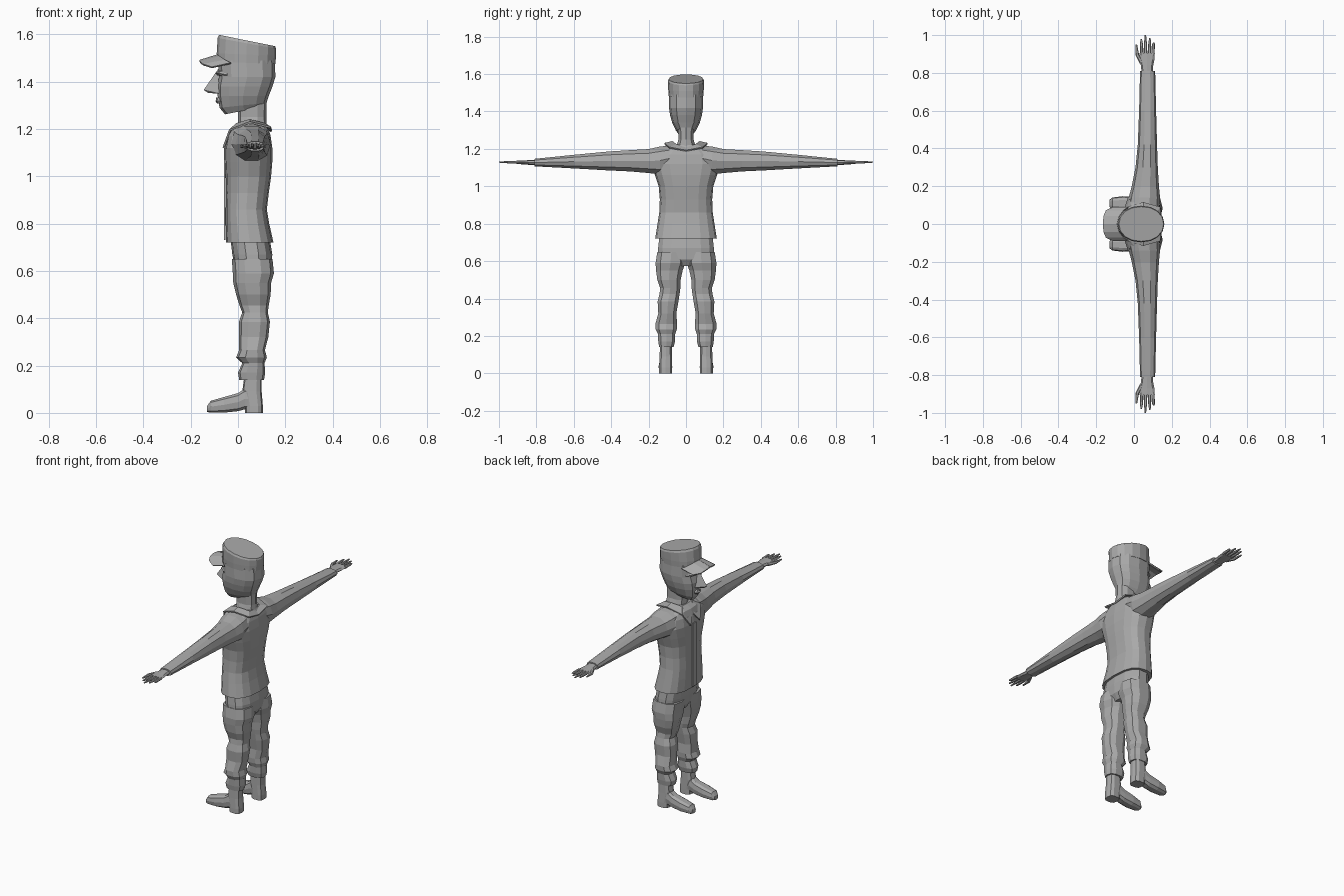
import bpy, bmesh, math

grey = bpy.data.materials.new("grey")
grey.diffuse_color = (0.4, 0.4, 0.4, 1)


def build(name, verts, faces, mirror=False, thick=0.0):
    """Flat-shaded mesh, optionally mirrored across y and thickened."""
    me = bpy.data.meshes.new(name)
    me.from_pydata(verts, [], faces)
    bm = bmesh.new()
    bm.from_mesh(me)
    bmesh.ops.recalc_face_normals(bm, faces=bm.faces)
    bm.to_mesh(me)
    bm.free()
    me.materials.append(grey)
    ob = bpy.data.objects.new(name, me)
    bpy.context.collection.objects.link(ob)
    if thick:
        s = ob.modifiers.new("thickness", 'SOLIDIFY')
        s.thickness = thick
        s.offset = 0
    if mirror:
        m = ob.modifiers.new("mirror", 'MIRROR')
        m.use_axis = (False, True, False)
    return ob


def loft(name, axis, sections, n=12, power=2.4, mirror=False):
    """Closed tube through oval sections (t, a_min, a_max, b_min, b_max).
    t may be a pair, which tilts the section from a_min to a_max."""
    verts, faces = [], []
    for t, a0, a1, b0, b1 in sections:
        t0, t1 = t if isinstance(t, tuple) else (t, t)
        for i in range(n):
            ang = 2 * math.pi * i / n
            c, s = math.cos(ang), math.sin(ang)
            u = math.copysign(abs(c) ** (2 / power), c)
            v = math.copysign(abs(s) ** (2 / power), s)
            a = (a0 + a1) / 2 + u * (a1 - a0) / 2
            b = (b0 + b1) / 2 + v * (b1 - b0) / 2
            h = t0 + (t1 - t0) * (u + 1) / 2
            verts.append({'x': (h, a, b), 'y': (a, h, b), 'z': (a, b, h)}[axis])
    k = len(sections)
    for r in range(k - 1):
        for i in range(n):
            j = (i + 1) % n
            faces.append((r * n + i, r * n + j, (r + 1) * n + j, (r + 1) * n + i))
    faces.append(tuple(range(n)))
    faces.append(tuple(range((k - 1) * n, k * n)))
    return build(name, verts, faces, mirror)


def strip(name, row_a, row_b, mirror=True, thick=0.008):
    """Sheet of quads between two rows of points."""
    n = len(row_a)
    faces = [(i, i + 1, n + i + 1, n + i) for i in range(n - 1)]
    return build(name, row_a + row_b, faces, mirror, thick)


def sym(rows):
    """Expand (t, x0, x1, half_width) to symmetric sections."""
    return [(t, a, b, -w, w) for t, a, b, w in rows]


# Head and neck
loft("head", 'z', sym([
    ((1.262, 1.295), -0.055, 0.11, 0.038),
    ((1.29, 1.31), -0.078, 0.12, 0.055),
    (1.34, -0.086, 0.13, 0.074),
    (1.38, -0.088, 0.146, 0.085),
    (1.42, -0.08, 0.158, 0.091),
    (1.49, -0.085, 0.156, 0.09)]))
loft("neck", 'z', sym([
    (1.16, -0.01, 0.125, 0.065), (1.21, 0.0, 0.122, 0.055),
    (1.25, 0.0, 0.12, 0.042), (1.33, 0.0, 0.122, 0.045)]), n=10)

# Face details
build("nose", [(-0.083, 0, 1.455), (-0.145, 0, 1.365), (-0.08, -0.026, 1.35),
               (-0.08, 0.026, 1.35), (-0.125, 0, 1.352)],
      [(0, 1, 2), (0, 3, 1), (1, 4, 2), (1, 3, 4), (2, 4, 3), (0, 2, 3)])
loft("lips", 'z', sym([
    (1.308, -0.088, -0.05, 0.02), (1.318, -0.096, -0.05, 0.026),
    (1.324, -0.092, -0.05, 0.026), (1.334, -0.094, -0.05, 0.016)]), n=8)
loft("brow", 'y', [(0.014, -0.094, -0.05, 1.425, 1.445),
                   (0.045, -0.084, -0.03, 1.425, 1.447),
                   (0.068, -0.05, 0.0, 1.42, 1.44)], n=6, mirror=True)

# Cap with sloping crown and visor
loft("cap", 'z', sym([
    ((1.485, 1.475), -0.088, 0.158, 0.092),
    ((1.52, 1.51), -0.09, 0.161, 0.095),
    ((1.585, 1.54), -0.086, 0.161, 0.097),
    ((1.598, 1.55), -0.08, 0.157, 0.092)]), n=16, power=2.1)
strip("visor",
      [(-0.086, 0, 1.512), (-0.078, 0.04, 1.505), (-0.055, 0.07, 1.49), (-0.03, 0.088, 1.478)],
      [(-0.163, 0, 1.488), (-0.161, 0.04, 1.483), (-0.148, 0.07, 1.472), (-0.11, 0.088, 1.46)])

# Jacket body
loft("jacket", 'z', sym([
    (0.72, -0.05, 0.15, 0.165), (0.80, -0.052, 0.132, 0.152),
    (0.86, -0.052, 0.122, 0.143), (0.93, -0.05, 0.13, 0.14),
    (1.0, -0.052, 0.14, 0.146), (1.06, -0.055, 0.145, 0.166),
    (1.12, -0.055, 0.145, 0.185), (1.17, -0.045, 0.138, 0.172),
    (1.20, -0.035, 0.13, 0.13), (1.222, -0.005, 0.118, 0.085)]), n=16, power=2.6)
strip("front_placket",
      [(-0.056, 0, z) for z in (0.73, 0.86, 1.0, 1.12)],
      [(-0.056, 0.016, z) for z in (0.73, 0.86, 1.0, 1.12)])
strip("collar",
      [(0.122, 0, 1.205), (0.11, 0.05, 1.222), (0.05, 0.072, 1.238),
       (-0.005, 0.05, 1.222), (-0.045, 0.008, 1.165)],
      [(0.142, 0, 1.19), (0.138, 0.09, 1.207), (0.05, 0.115, 1.228),
       (-0.035, 0.09, 1.195), (-0.062, 0.045, 1.12)])

# Sleeves
loft("sleeve", 'y', [
    (0.08, -0.035, 0.135, 1.08, 1.222), (0.14, -0.028, 0.138, 1.06, 1.216),
    (0.20, -0.012, 0.132, 1.068, 1.202), (0.30, 0.008, 0.126, 1.077, 1.196),
    (0.42, 0.02, 0.122, 1.083, 1.188), (0.60, 0.027, 0.117, 1.094, 1.17),
    (0.81, 0.032, 0.112, 1.106, 1.148)], n=10, power=2.2, mirror=True)

# Hands with four fingers and a thumb
loft("hand", 'y', [
    (0.79, 0.042, 0.10, 1.112, 1.143), (0.84, 0.036, 0.102, 1.115, 1.14),
    (0.87, 0.028, 0.108, 1.117, 1.138), (0.905, 0.03, 0.11, 1.12, 1.137)],
    n=8, mirror=True)
for label, x, tip_x, tip_y in (("index", 0.042, 0.038, 0.98), ("middle", 0.062, 0.06, 1.0),
                               ("ring", 0.082, 0.084, 0.985), ("little", 0.1, 0.105, 0.96)):
    loft(label + "_finger", 'y', [
        (0.895, x - 0.009, x + 0.009, 1.12, 1.137),
        (0.95, (x + tip_x) / 2 - 0.008, (x + tip_x) / 2 + 0.008, 1.122, 1.136),
        (tip_y, tip_x - 0.004, tip_x + 0.004, 1.126, 1.133)], n=6, mirror=True)
loft("thumb", 'y', [
    (0.85, 0.03, 0.055, 1.117, 1.137), (0.895, 0.008, 0.027, 1.119, 1.135),
    (0.95, 0.009, 0.017, 1.124, 1.132)], n=6, mirror=True)

# Trousers
loft("hips", 'z', sym([
    (0.575, 0.01, 0.12, 0.10), (0.61, -0.012, 0.142, 0.155),
    (0.67, -0.024, 0.145, 0.152), (0.76, -0.035, 0.13, 0.142)]), n=14, power=2.6)
loft("trouser_leg", 'z', [
    (0.14, 0.005, 0.11, 0.065, 0.145), (0.17, 0.0, 0.115, 0.057, 0.15),
    (0.21, 0.018, 0.112, 0.056, 0.152), (0.235, -0.008, 0.122, 0.047, 0.165),
    (0.265, 0.005, 0.114, 0.045, 0.166), (0.32, 0.004, 0.128, 0.05, 0.15),
    (0.385, 0.004, 0.135, 0.038, 0.154), (0.425, 0.018, 0.126, 0.032, 0.144),
    (0.455, 0.006, 0.13, 0.028, 0.14), (0.50, -0.008, 0.138, 0.026, 0.156),
    (0.55, -0.02, 0.14, 0.015, 0.163), (0.59, -0.022, 0.152, 0.0, 0.166),
    (0.65, -0.026, 0.146, 0.0, 0.156)], n=10, power=2.5, mirror=True)

# Boots
loft("boot_shaft", 'z', [
    (0.0, 0.03, 0.105, 0.073, 0.145), (0.03, 0.03, 0.105, 0.073, 0.145),
    (0.09, 0.018, 0.1, 0.074, 0.142), (0.18, 0.03, 0.1, 0.075, 0.14)],
    n=10, power=3, mirror=True)
loft("boot_foot", 'x', [
    (-0.13, 0.09, 0.128, 0.003, 0.03), (-0.115, 0.079, 0.14, 0.0, 0.052),
    (-0.06, 0.073, 0.147, 0.0, 0.068), (0.0, 0.075, 0.144, 0.006, 0.085),
    (0.03, 0.076, 0.142, 0.014, 0.105), (0.07, 0.078, 0.14, 0.014, 0.10)],
    n=10, power=3, mirror=True)
